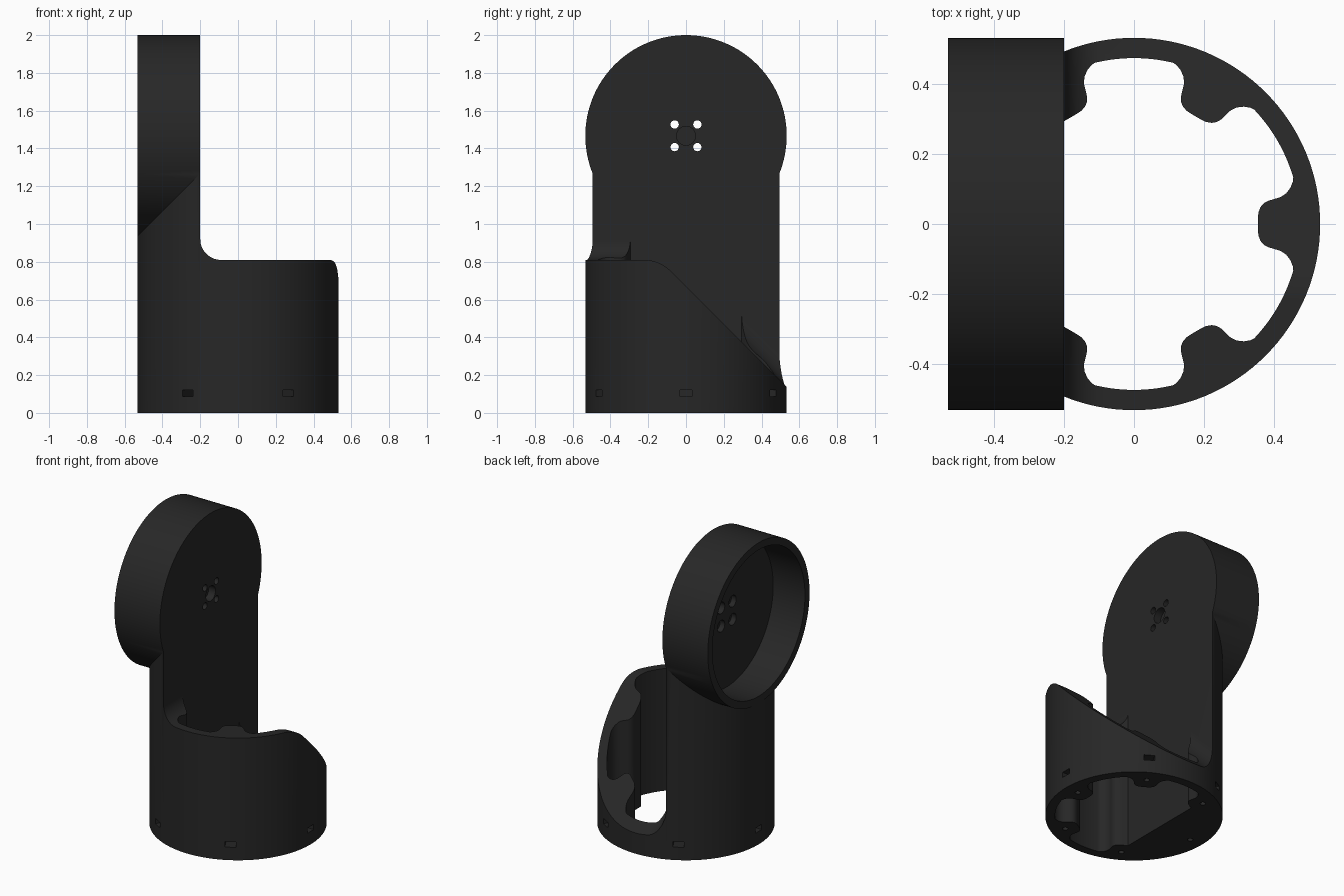
import bpy, bmesh, math
from mathutils import Matrix, Vector

if "Cube" in bpy.data.objects:
    bpy.data.objects.remove(bpy.data.objects["Cube"])

R = 0.533          # outer radius of base and head
FACE = -0.2        # flat face of the upright
HEAD_Z = 1.467     # head axis height
FILLET = 0.11      # fillet between base rim and upright

black = bpy.data.materials.new("matte_black")
black.diffuse_color = (0.02, 0.02, 0.02, 1)
black.use_nodes = True
black.node_tree.nodes["Principled BSDF"].inputs["Base Color"].default_value = black.diffuse_color


def new_object(name, bm):
    bmesh.ops.recalc_face_normals(bm, faces=bm.faces)
    me = bpy.data.meshes.new(name)
    bm.to_mesh(me)
    bm.free()
    ob = bpy.data.objects.new(name, me)
    bpy.context.collection.objects.link(ob)
    me.materials.append(black)
    return ob


def loft(name, sections):
    """Solid through matching closed sections."""
    bm = bmesh.new()
    rings = [[bm.verts.new(p) for p in s] for s in sections]
    n = len(rings[0])
    for a, b in zip(rings, rings[1:]):
        for i in range(n):
            j = (i + 1) % n
            bm.faces.new((a[i], a[j], b[j], b[i]))
    bm.faces.new(rings[0])
    bm.faces.new(rings[-1])
    return new_object(name, bm)


def circle(r, n):
    return [(r * math.cos(2 * math.pi * i / n), r * math.sin(2 * math.pi * i / n)) for i in range(n)]


def rod_z(name, r, x, y, z0, z1, n=128):
    return loft(name, [[(x + a, y + b, z) for a, b in circle(r, n)] for z in (z0, z1)])


def rod_x(name, r, y, z, x0, x1, n=128):
    return loft(name, [[(x, y + a, z + b) for a, b in circle(r, n)] for x in (x0, x1)])


def combine(target, tool, op='DIFFERENCE'):
    mod = target.modifiers.new("bool", 'BOOLEAN')
    mod.operation, mod.solver, mod.object = op, 'EXACT', tool
    dg = bpy.context.evaluated_depsgraph_get()
    me = bpy.data.meshes.new_from_object(target.evaluated_get(dg))
    target.modifiers.clear()
    target.data = me
    bpy.data.objects.remove(tool)


# Base cylinder, tall enough to reach into the head
body = rod_z("bracket_body", R, 0, 0, 0, HEAD_Z)

# Sloping rim: flat, rounded bend, then 45 degrees down, swept with a fillet
bend, top = 0.2, 0.81
y_start = -0.14 - bend * math.tan(math.pi / 8)
rim = [((-0.9, top), 0.0)]
for i in range(13):
    t = math.pi / 4 * i / 12
    rim.append(((y_start + bend * math.sin(t), top - bend + bend * math.cos(t)), t))
rim.append(((1.0, -0.33), math.pi / 4))

stations = [FILLET * (1 - math.cos(math.pi / 2 * i / 14)) for i in range(15)] + [0.9]
sections = []
for s in stations:
    d = FILLET - math.sqrt(max(0, FILLET ** 2 - (FILLET - s) ** 2)) if s < FILLET else 0
    sec = [(FACE + s, y + d * math.sin(t), z + d * math.cos(t)) for (y, z), t in rim]
    sections.append(sec + [(FACE + s, 1.2, 1.8), (FACE + s, -0.9, 1.8)])
combine(body, loft("rim_cutter", sections))

# Hollow inside with rounded screw bosses every 60 degrees
half = [(0.355, 0.015), (0.356, 0.032), (0.362, 0.048), (0.371, 0.059), (0.383, 0.066),
        (0.40, 0.071), (0.42, 0.077), (0.436, 0.088), (0.448, 0.104), (0.455, 0.122),
        (0.456, 0.134), (0.452, 0.146)]
outline = [(FACE, -0.2945)]
for k in range(-2, 3):
    c, s = math.cos(k * math.pi / 3), math.sin(k * math.pi / 3)
    local = [(u, -v) for u, v in reversed(half)] + [(0.355, 0)] + half
    if k == -2:
        local = local[len(half):]
    if k == 2:
        local = local[:len(half) + 1]
    outline += [(u * c - v * s, u * s + v * c) for u, v in local]
    if k < 2:
        for i in range(1, 12):
            a = k * math.pi / 3 + math.radians(18 + 24 * i / 12)
            outline.append((0.475 * math.cos(a), 0.475 * math.sin(a)))
outline.append((FACE, 0.2945))
combine(body, loft("hollow_cutter", [[(x, y, z) for x, y in outline] for z in (-0.1, 1.6)]))

# Round head joined to the upright, opened as a cup on the outer side
combine(body, rod_x("head", R, 0, HEAD_Z, -R, FACE), 'UNION')
combine(body, rod_x("cup_cutter", 0.485, 0, HEAD_Z, -0.7, -0.3))

# Head mounting holes with counterbores, and a shallow centre pocket
for y in (-0.06, 0.06):
    for dz in (-0.06, 0.06):
        combine(body, rod_x("hole", 0.022, y, HEAD_Z + dz, -0.4, -0.1, 24))
        combine(body, rod_x("counterbore", 0.038, y, HEAD_Z + dz, -0.4, -0.265, 24))
combine(body, rod_x("pocket", 0.05, 0, HEAD_Z, -0.25, -0.1, 32))

# Nut slots around the base and screw holes underneath
for k in range(6):
    a = k * math.pi / 3
    bm = bmesh.new()
    bmesh.ops.create_cube(bm, size=1, matrix=Matrix.Rotation(a, 4, 'Z')
                          @ Matrix.Translation(Vector((0.51, 0, 0.103)))
                          @ Matrix.Diagonal((0.18, 0.066, 0.035, 1)))
    combine(body, new_object("slot", bm))
    combine(body, rod_z("screw", 0.017, 0.44 * math.cos(a), 0.44 * math.sin(a), -0.1, 0.16, 20))

# Smooth shading with crisp edges
bpy.ops.object.select_all(action='DESELECT')
body.select_set(True)
bpy.context.view_layer.objects.active = body
bpy.ops.object.shade_smooth_by_angle(angle=math.radians(30))
